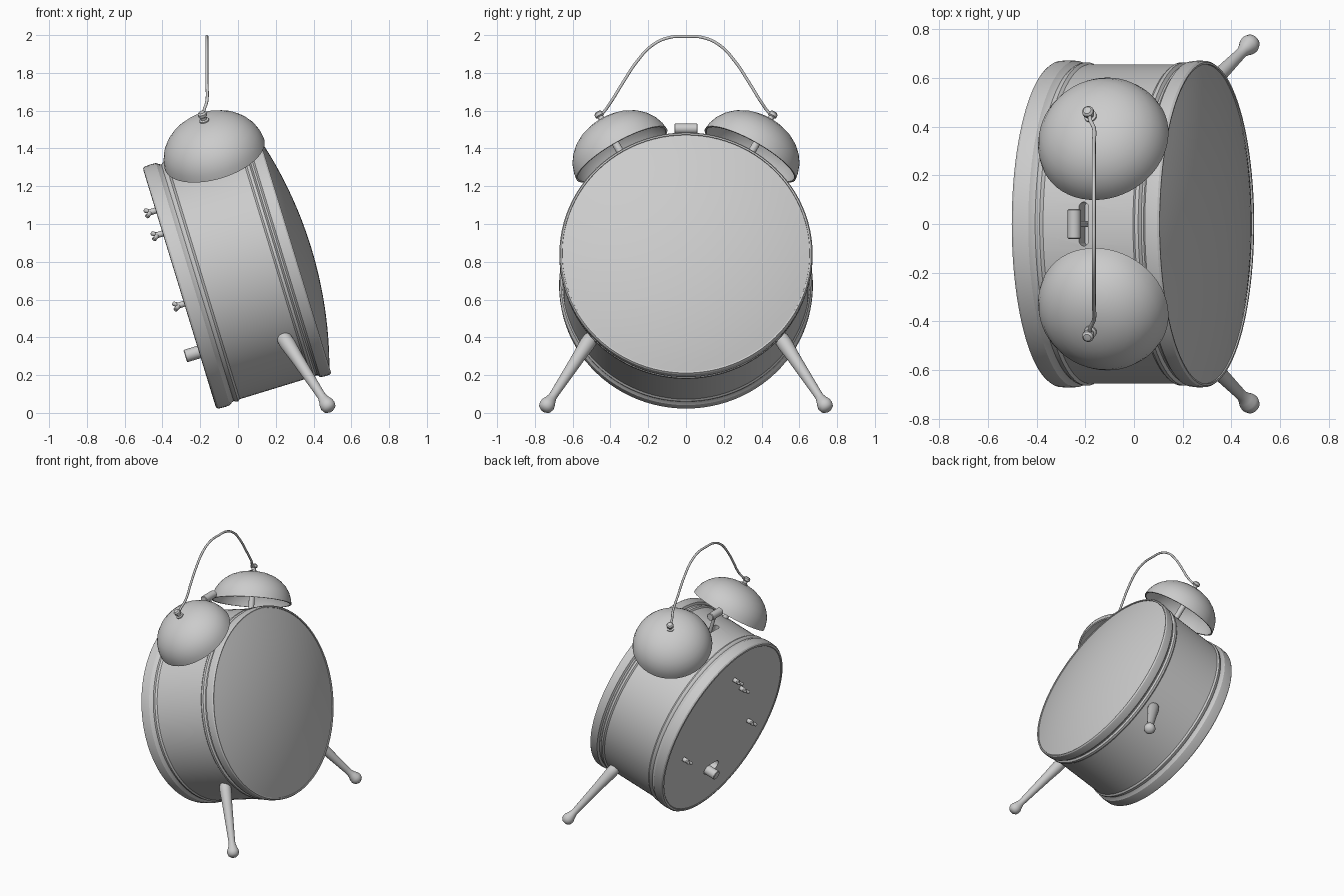
import bpy, bmesh, math
from mathutils import Vector, Matrix

if "Cube" in bpy.data.objects:
    bpy.data.objects.remove(bpy.data.objects["Cube"])

TILT = math.radians(17)
# Clock frame: local x = axis (back to dial), y = sideways, z = up along the back
M = Matrix.Translation((-0.31, 0, 0.66)) @ Matrix.Rotation(-TILT, 4, 'Y')


def local(s, y, u):
    return M @ Vector((s, y, u))


def shade(ob, angle=35):
    bpy.ops.object.select_all(action='DESELECT')
    ob.select_set(True)
    bpy.context.view_layer.objects.active = ob
    bpy.ops.object.shade_smooth_by_angle(angle=math.radians(angle))


def finish(name, bm, smooth=True):
    bmesh.ops.recalc_face_normals(bm, faces=bm.faces)
    me = bpy.data.meshes.new(name)
    bm.to_mesh(me)
    bm.free()
    ob = bpy.data.objects.new(name, me)
    bpy.context.collection.objects.link(ob)
    if smooth:
        shade(ob)
    return ob


def lathe(name, profile, origin, direction, n=32, smooth=True):
    """Revolve (radius, height) points around direction, starting at origin."""
    rot = Vector(direction).to_track_quat('Z', 'Y').to_matrix().to_4x4()
    mat = Matrix.Translation(origin) @ rot
    bm = bmesh.new()
    rings = []
    for r, h in profile:
        count = 1 if r == 0 else n
        rings.append([bm.verts.new(mat @ Vector((r * math.cos(2 * math.pi * i / n),
                                                 r * math.sin(2 * math.pi * i / n), h)))
                      for i in range(count)])
    for a, b in zip(rings, rings[1:]):
        for i in range(n):
            j = (i + 1) % n
            vs = [a[i % len(a)], a[j % len(a)], b[j % len(b)], b[i % len(b)]]
            bm.faces.new(list(dict.fromkeys(vs)))
    return finish(name, bm, smooth)


def rod(name, a, b, r, n=20, bevel=0.004):
    a, b = Vector(a), Vector(b)
    length = (b - a).length
    prof = [(0, 0), (r - bevel, 0), (r, bevel), (r, length - bevel), (r - bevel, length), (0, length)]
    return lathe(name, prof, a, b - a, n)


def slot_cutter(name, center, half, r, depth_axis, depth):
    """Rounded slot running along y, sunk along the given local axis."""
    bm = bmesh.new()
    pts = []
    for k in range(20):
        a = 2 * math.pi * (k + 0.5) / 20
        pts.append((math.copysign(half, math.cos(a)) + r * math.cos(a), r * math.sin(a)))
    loops = []
    for w in (-depth, depth):
        loops.append([bm.verts.new(local(center[0] + (v if depth_axis == 'z' else w), center[1] + y,
                                         center[2] + (w if depth_axis == 'z' else v))) for y, v in pts])
    bm.faces.new(loops[0])
    bm.faces.new(loops[1])
    for i in range(20):
        j = (i + 1) % 20
        bm.faces.new([loops[0][i], loops[0][j], loops[1][j], loops[1][i]])
    ob = finish(name, bm, False)
    ob.hide_render = True
    return ob


AXIS = M.to_3x3() @ Vector((1, 0, 0))

# Drum case with rolled back and front rims
case = lathe("clock_case", [
    (0, 0.004), (0.645, 0.004), (0.65, 0), (0.663, 0.002), (0.67, 0.012), (0.672, 0.05),
    (0.67, 0.075), (0.66, 0.088), (0.655, 0.1), (0.662, 0.11), (0.664, 0.122), (0.655, 0.134),
    (0.655, 0.52), (0.664, 0.53), (0.664, 0.545), (0.652, 0.555), (0.655, 0.565), (0.668, 0.575),
    (0.671, 0.6), (0.67, 0.628), (0.664, 0.637), (0.656, 0.636), (0.654, 0.622), (0, 0.622)],
    local(0, 0, 0), AXIS, 96, False)
cutters = [slot_cutter("hammer_slot_cutter", (0.307, 0, 0.66), 0.07, 0.02, 'z', 0.09),
           slot_cutter("switch_slot_cutter", (0, -0.01, -0.35), 0.05, 0.035, 'x', 0.05)]
bpy.context.view_layer.objects.active = case
for c in cutters:
    mod = case.modifiers.new("slot", 'BOOLEAN')
    mod.operation = 'DIFFERENCE'
    mod.solver = 'EXACT'
    mod.object = c
    bpy.ops.object.modifier_apply(modifier=mod.name)
for c in cutters:
    bpy.data.objects.remove(c)
shade(case, 30)

# Bulging dial glass
sag, rad = 0.1, 0.655
sphere = (rad * rad + sag * sag) / (2 * sag)
top = math.asin(rad / sphere)
lathe("dial_glass", [(sphere * math.sin(top * k / 14), sphere * math.cos(top * k / 14) - sphere + sag)
                     for k in range(15)], local(0.63, 0, 0), AXIS, 96)

# Bells, posts, knobs and legs on both sides
PHI = math.radians(28.6)
outer = [(0, 0.212), (0.05, 0.21), (0.1, 0.2), (0.15, 0.181), (0.195, 0.152), (0.23, 0.117),
         (0.255, 0.078), (0.27, 0.035), (0.275, 0)]
inner = [(max(r - 0.01, 0), h - 0.01 if h > 0 else 0) for r, h in reversed(outer)]
for side, label in ((-1, "right"), (1, "left")):
    n = Vector((0, side * math.sin(PHI), math.cos(PHI)))
    nw = M.to_3x3() @ n

    def along(dist):
        return M @ (Vector((0.385, 0, 0)) + n * dist)
    lathe(label + "_bell", outer + inner, along(0.71), nw, 56)
    rod(label + "_bell_post", along(0.63), along(0.925), 0.02)
    lathe(label + "_bell_knob", [(0, 0), (0.026, 0), (0.026, 0.01), (0.016, 0.014), (0.016, 0.028),
                                 (0.024, 0.034), (0.024, 0.05), (0.016, 0.058), (0, 0.06)],
          along(0.918), nw, 20)
    # Tapered leg ending in a ball foot
    hip, foot = Vector((0.25, side * 0.51, 0.385)), Vector((0.473, side * 0.735, 0.042))
    L = (foot - hip).length
    lathe(label + "_leg", [(0, -0.03), (0.032, -0.028), (0.04, -0.01), (0.041, 0.03), (0.034, 0.13),
                           (0.024, L - 0.1), (0.023, L - 0.06), (0.03, L - 0.035), (0.039, L - 0.012),
                           (0.041, L + 0.005), (0.035, L + 0.025), (0.02, L + 0.037), (0, L + 0.04)],
          hip, foot - hip, 28)

# Wire handle between the bell tops
half = [(0.465, 1.565), (0.43, 1.6), (0.395, 1.65), (0.33, 1.755), (0.26, 1.86), (0.18, 1.945), (0.09, 1.987)]
path = [(-y, z) for y, z in half] + [(0, 1.992)] + [(y, z) for y, z in reversed(half)]
cu = bpy.data.curves.new("carry_handle", 'CURVE')
cu.dimensions = '3D'
cu.bevel_depth = 0.008
cu.bevel_resolution = 3
cu.use_fill_caps = True
sp = cu.splines.new('BEZIER')
sp.bezier_points.add(len(path) - 1)
for p, (y, z) in zip(sp.bezier_points, path):
    p.co = (-0.165 if z > 1.6 else -0.18, y, z)
    p.handle_left_type = p.handle_right_type = 'AUTO'
bpy.context.collection.objects.link(bpy.data.objects.new("carry_handle", cu))

# Hammer between the bells
rod("hammer_stem", local(0.307, 0, 0.57), local(0.309, 0, 0.785), 0.012)
rod("hammer_head", local(0.309, -0.062, 0.789), local(0.309, 0.062, 0.789), 0.027)

# Winding keys on the back
for i, (y, u) in enumerate(((0.04, 0.43), (-0.09, 0.303), (-0.34, -0.086), (0.43, -0.086))):
    rod("key_stem_%d" % i, local(0.01, y, u), local(-0.04, y, u), 0.016, 16)
    for s in (-1, 1):
        rod("key_wing_%d" % i, local(-0.027, y, u), local(-0.055, y + s * 0.032, u + s * 0.018), 0.012, 12)

# Silencer switch in its slot
rod("silencer_switch", local(0.045, 0.03, -0.353), local(-0.076, 0.03, -0.353), 0.034, 24)
